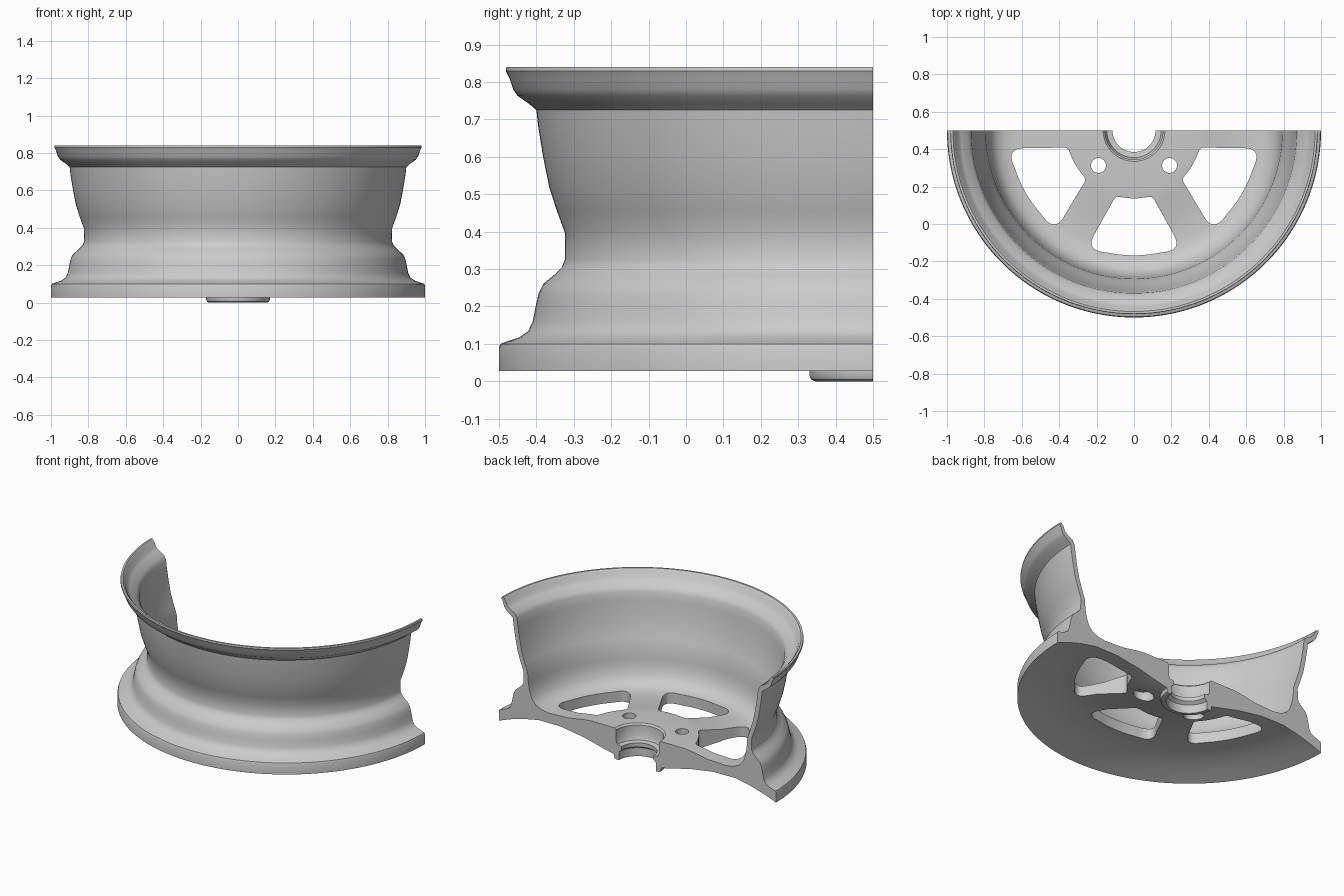
import bpy, bmesh
from math import sin, cos, pi, radians
from mathutils import Vector, Matrix

if "Cube" in bpy.data.objects:
    bpy.data.objects.remove(bpy.data.objects["Cube"])

AXIS = Vector((0, 0.5, 0))
STEPS = 96

# Cross-section (radius, height): outer barrel, inner barrel, disc, hub, underside
PROFILE = [
    (1.0, .027), (1.0, .09), (.996, .10), (.98, .106), (.945, .118), (.922, .134),
    (.91, .16), (.902, .20), (.894, .235), (.882, .26), (.852, .285), (.832, .305),
    (.824, .325), (.823, .395), (.845, .455), (.866, .52), (.882, .60), (.895, .68),
    (.90, .725), (.92, .742), (.95, .763), (.962, .78), (.972, .81), (.982, .83),
    (.98, .84), (.968, .84), (.955, .825), (.942, .795), (.925, .78), (.885, .757),
    (.87, .73), (.864, .68), (.851, .60), (.835, .52), (.814, .455), (.793, .395),
    (.788, .33), (.78, .285), (.763, .235), (.735, .20), (.69, .18), (.64, .172),
    (.50, .178), (.40, .196), (.34, .203), (.165, .203), (.155, .193), (.155, .12),
    (.145, .10), (.115, .095), (.115, .07), (.135, .055), (.135, 0), (.155, 0),
    (.165, .005), (.17, .015), (.17, .03), (.265, .052), (.377, .08), (.55, .107),
    (.71, .108), (.82, .086), (.92, .057),
]


def finish(name, bm):
    bmesh.ops.recalc_face_normals(bm, faces=bm.faces)
    mesh = bpy.data.meshes.new(name)
    bm.to_mesh(mesh)
    bm.free()
    obj = bpy.data.objects.new(name, mesh)
    bpy.context.collection.objects.link(obj)
    return obj


def revolve_half(name, profile):
    """Sweep a closed profile through the front half turn and cap both ends."""
    bm = bmesh.new()
    rings = []
    for i in range(STEPS + 1):
        a = pi + pi * i / STEPS
        rings.append([bm.verts.new(AXIS + Vector((r * cos(a), r * sin(a), z)))
                      for r, z in profile])
    n = len(profile)
    for a, b in zip(rings, rings[1:]):
        for j in range(n):
            k = (j + 1) % n
            bm.faces.new((a[j], b[j], b[k], a[k]))
    bm.faces.new(rings[0])
    bm.faces.new(rings[-1])
    return finish(name, bm)


def prism(bm, outline, z0, z1):
    low = [bm.verts.new((p.x, p.y, z0)) for p in outline]
    high = [bm.verts.new((p.x, p.y, z1)) for p in outline]
    n = len(low)
    bm.faces.new(low[::-1])
    bm.faces.new(high)
    for i in range(n):
        k = (i + 1) % n
        bm.faces.new((low[i], low[k], high[k], high[i]))


def rounded(corners):
    """Round each (u, v, radius) corner with a quadratic curve."""
    out = []
    n = len(corners)
    for i, (u, v, d) in enumerate(corners):
        p = Vector((u, v))
        if d == 0:
            out.append(p)
            continue
        a = p + (Vector(corners[i - 1][:2]) - p).normalized() * d
        b = p + (Vector(corners[(i + 1) % n][:2]) - p).normalized() * d
        for s in range(9):
            t = s / 8
            out.append(a * (1 - t) ** 2 + p * 2 * t * (1 - t) + b * t * t)
    return out


def circle(cx, cy, r, n=32):
    return [Vector((cx + r * cos(2 * pi * i / n), cy + r * sin(2 * pi * i / n)))
            for i in range(n)]


def cut(target, name, bm):
    cutter = finish(name, bm)
    mod = target.modifiers.new(name, 'BOOLEAN')
    mod.operation = 'DIFFERENCE'
    mod.solver = 'EXACT'
    mod.object = cutter
    bpy.context.view_layer.objects.active = target
    bpy.ops.object.modifier_apply(modifier=name)
    bpy.data.objects.remove(cutter)


wheel = revolve_half("half_wheel_rim", PROFILE)

# Windows between the spokes: straight parallel-spoke sides, curved outer and inner ends
arc = [(.668 * cos(radians(a)), .668 * sin(radians(a)), 0) for a in range(-12, 13, 4)]
inner = [(.363 * cos(radians(a)), .363 * sin(radians(a)), 0) for a in (9, 3, -3, -9)]
shape = rounded([(.352, -.098, .02), (.638, -.258, .095)] + arc
                + [(.638, .258, .095), (.352, .098, .02)] + inner)
bm = bmesh.new()
for deg in (-150, -90, -30):
    rot = Matrix.Rotation(radians(deg), 2)
    prism(bm, [rot @ p + AXIS.xy for p in shape], -.1, .5)
cut(wheel, "window_cutter", bm)

# Bolt holes with a wider recess from below
for name, radius, top in (("bolt_cutter", .04, .5), ("recess_cutter", .06, .11)):
    bm = bmesh.new()
    for s in (-1, 1):
        prism(bm, circle(s * .19, .313, radius), -.1, top)
    cut(wheel, name, bm)

# Smooth shading with crisp edges
bpy.ops.object.select_all(action='DESELECT')
wheel.select_set(True)
bpy.context.view_layer.objects.active = wheel
bpy.ops.object.shade_smooth_by_angle(angle=radians(36))
